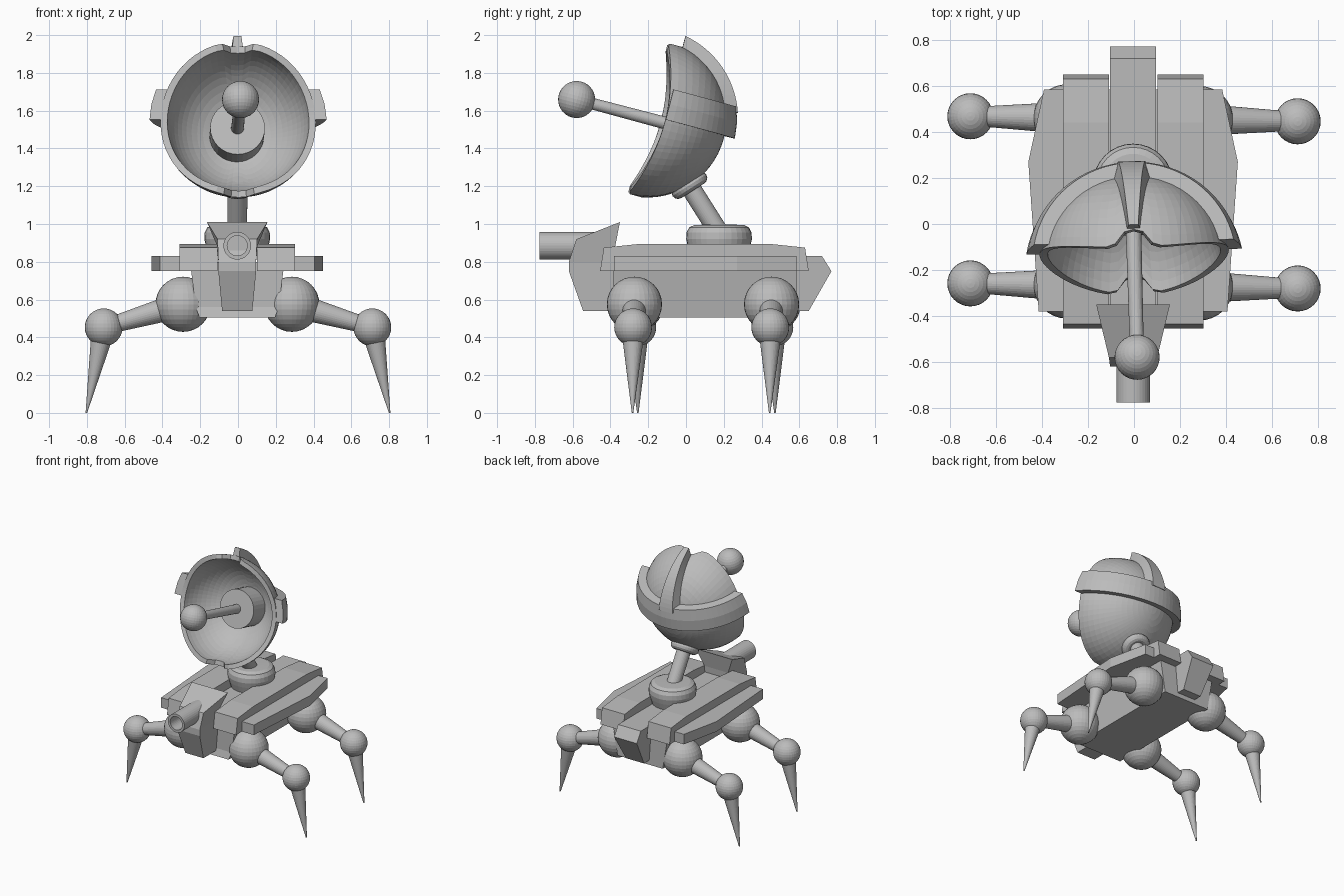
import bpy, bmesh, math
from mathutils import Vector, Matrix

if "Cube" in bpy.data.objects:
    bpy.data.objects.remove(bpy.data.objects["Cube"])

grey = bpy.data.materials.new("plain grey")
grey.diffuse_color = (0.5, 0.5, 0.5, 1)
grey.use_nodes = True
grey.node_tree.nodes["Principled BSDF"].inputs["Base Color"].default_value = grey.diffuse_color


def finish(name, bm, mat=None):
    bmesh.ops.recalc_face_normals(bm, faces=bm.faces)
    me = bpy.data.meshes.new(name)
    bm.to_mesh(me)
    bm.free()
    if mat:
        me.transform(mat)
    me.materials.append(grey)
    ob = bpy.data.objects.new(name, me)
    bpy.context.collection.objects.link(ob)
    return ob


def loft(name, rings, mat=None, loop=False):
    """Skin a row of point rings; cap the ends unless it loops."""
    bm = bmesh.new()
    vs = [[bm.verts.new(p) for p in r] for r in rings]
    n = len(vs[0])
    pairs = list(zip(vs, vs[1:])) + ([(vs[-1], vs[0])] if loop else [])
    for a, b in pairs:
        for i in range(n):
            j = (i + 1) % n
            bm.faces.new((a[i], a[j], b[j], b[i]))
    if not loop:
        bm.faces.new(vs[0])
        bm.faces.new(vs[-1])
    return finish(name, bm, mat)


def lathe(name, prof, origin, axis, loop=False, n=32, mat=None):
    """Turn (radius, height) points about an axis."""
    q = Vector(axis).to_track_quat('Z', 'Y')
    o = Vector(origin)
    rings = [[o + q @ Vector((r * math.cos(2 * math.pi * i / n), r * math.sin(2 * math.pi * i / n), h))
              for i in range(n)] for r, h in prof]
    return loft(name, rings, mat, loop)


def rod(name, a, b, ra, rb, mat=None):
    d = Vector(b) - Vector(a)
    return lathe(name, [(ra, 0), (rb, d.length)], a, d, mat=mat)


def ball(name, c, r, mat=None):
    bm = bmesh.new()
    bmesh.ops.create_uvsphere(bm, u_segments=32, v_segments=16, radius=r, matrix=Matrix.Translation(c))
    return finish(name, bm, mat)


def prism(name, pts):
    """Side profile of (y, z, x0, x1) points spanning x0..x1."""
    return loft(name, [[(p[2], p[0], p[1]) for p in pts], [(p[3], p[0], p[1]) for p in pts]])


def sym(pts):
    return [(y, z, -w - 0.004, w - 0.004) for y, z, w in pts]


# Body: lower hull, central spine, wedge cowl at the front
prism("lower_hull", sym([(-0.385, 0.8, 0.25), (-0.385, 0.56, 0.22), (-0.40, 0.505, 0.2),
                         (0.585, 0.505, 0.2), (0.585, 0.8, 0.25)]))
prism("spine", sym([(-0.6, 0.83, 0.1), (-0.62, 0.8, 0.1), (-0.62, 0.75, 0.1), (-0.545, 0.54, 0.08),
                    (0.65, 0.54, 0.08), (0.77, 0.75, 0.1), (0.72, 0.83, 0.1)]))
prism("front_cowl", sym([(-0.62, 0.80, 0.1), (-0.58, 0.92, 0.105), (-0.35, 1.01, 0.16),
                         (-0.375, 0.88, 0.105), (-0.38, 0.80, 0.1)]))

SIDES = (("left", -1), ("right", 1))
for side, s in SIDES:
    # Upper slab beside the spine and thin flared side plate
    prism(side + "_slab", [(y, z, s * 0.105 - 0.004, s * 0.305 - 0.004) for y, z in
                           ((-0.455, 0.75), (-0.435, 0.875), (-0.24, 0.895),
                            (0.44, 0.895), (0.63, 0.875), (0.65, 0.75))])
    loft(side + "_side_plate", [[(s * x - 0.004, y, z) for x, y in
                                 ((0.2, -0.38), (0.41, -0.38), (0.455, 0.27), (0.387, 0.585), (0.2, 0.585))]
                                for z in (0.75, 0.83)])
    # Legs: hip ball, upper rod, knee ball, pointed shin
    for end, y in (("front", -0.269), ("rear", 0.457)):
        n = f"{end}_{side}_"
        hip = Vector((s * 0.288 - 0.003, y - s * 0.004, 0.575))
        knee = Vector((s * 0.711, y - s * 0.011, 0.453))
        foot = Vector((s * 0.803, y - s * 0.014, 0))
        ball(n + "hip", hip, 0.146)
        ball(n + "knee", knee, 0.1)
        rod(n + "upper_leg", hip, knee, 0.07, 0.04)
        rod(n + "shin", knee, foot, 0.064, 0.004)

# Hollow gun barrel
lathe("barrel", [(0.073, 0), (0.073, 0.325), (0.053, 0.325), (0.053, 0.15)],
      (-0.004, -0.45, 0.885), (0, -1, 0))

# Mast with rounded base and collar
lathe("mast_base", [(0.15, 0), (0.165, 0.05), (0.174, 0.09), (0.172, 0.125), (0.158, 0.152),
                    (0.13, 0.165), (0.06, 0.167)], (-0.004, 0.175, 0.83), (0, 0, 1))
mast_dir = Vector((0, -0.537, 0.843))
rod("mast", (-0.004, 0.19, 0.93), (-0.002, -0.003, 1.235), 0.052, 0.052)
lathe("mast_collar", [(0.072 + 0.034 * math.cos(k * math.pi / 6), 0.034 * math.sin(k * math.pi / 6))
                      for k in range(12)], (-0.002, 0.018, 1.205), mast_dir, loop=True)

# Dish frame: local +y runs to the back of the bowl, local z is up
M = (Matrix.Translation((0.003, -0.206, 1.56)) @ Matrix.Rotation(math.radians(1.6), 4, 'Z')
     @ Matrix.Rotation(math.radians(-14.85), 4, 'X'))
COLS, ROWS = 64, 14


def rim(phi):
    """Rim setback: cut back at the sides, round notch at top and bottom."""
    x = 0.4 * math.cos(phi)
    t = 0.085 * math.cos(phi) ** 2
    return max(t, math.sqrt(max(0, 0.08 ** 2 - x * x)))


def bowl_ring(R, k):
    ring = []
    for i in range(COLS):
        phi = 2 * math.pi * i / COLS
        a = math.acos(rim(phi) / R) * k
        ring.append((R * math.sin(a) * math.cos(phi), R * math.cos(a), R * math.sin(a) * math.sin(phi)))
    return ring


steps = [max(k / ROWS, 0.01) for k in range(ROWS + 1)]
loft("dish_bowl", [bowl_ring(0.42, k) for k in steps] + [bowl_ring(0.385, k) for k in reversed(steps)], M)

# Raised horizontal band around the back of the dish
rings = []
for k in range(33):
    ring = []
    for R, h in ((0.40, 0.015), (0.477, 0.015), (0.477, 0.1), (0.477, 0.18), (0.40, 0.18)):
        r = math.sqrt(R * R - h * h)
        a0 = math.asin(0.085 / r)
        a = a0 + (math.pi - 2 * a0) * k / 32
        ring.append((r * math.cos(a), r * math.sin(a), h))
    rings.append(ring)
loft("dish_band", rings, M)

# Tapering rib from the band over the top of the dish
rings = []
for k in range(17):
    f = k / 16
    w = 0.085 + (0.03 - 0.085) * f
    ring = []
    for R, x in ((0.40, -w), (0.48, -w * 0.7), (0.48, w * 0.7), (0.40, w)):
        e0, e1 = math.asin(0.15 / R), math.acos(0.085 / R)
        e = e0 + (e1 - e0) * f
        ring.append((x, R * math.cos(e), R * math.sin(e)))
    rings.append(ring)
loft("dish_rib", rings, M)

# Feed: pedestal inside the bowl, rod and ball
rod("feed_pedestal", (0, 0.38, 0), (0, 0.2, 0), 0.145, 0.145, M)
rod("feed_rod", (0, 0.22, 0), (0, -0.386, 0), 0.034, 0.03, M)
ball("feed_ball", (0, -0.386, 0), 0.098, M)
